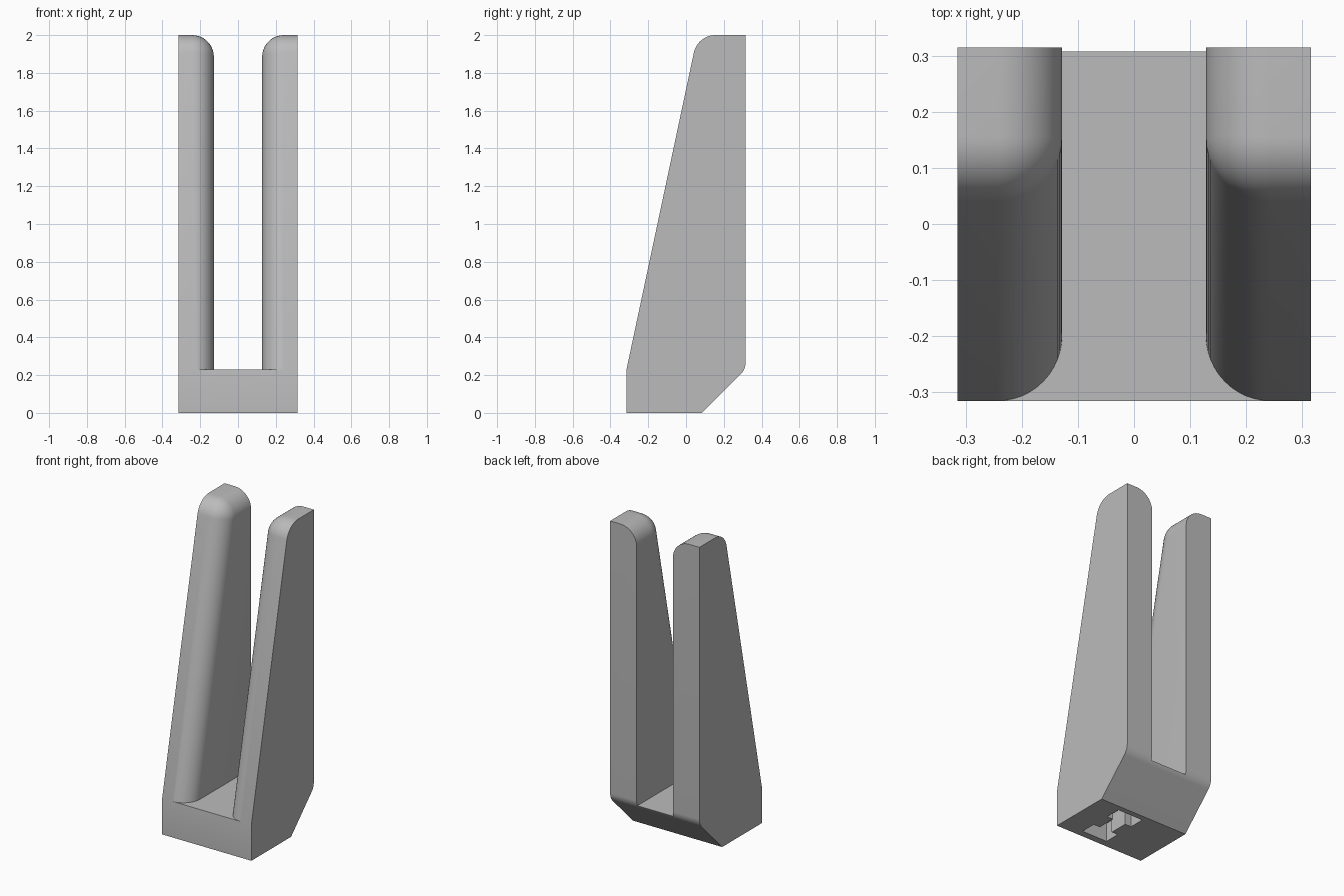
import bpy, bmesh
from math import radians, cos, sin
from mathutils import Vector

if "Cube" in bpy.data.objects:
    bpy.data.objects.remove(bpy.data.objects["Cube"])

HALF = 0.315     # half width and half depth
FLOOR = 0.23     # slot floor height
INNER = 0.128    # half width of the slot
ROUND = 0.117    # fillet radius of the prongs

grey = bpy.data.materials.new("light_grey")
grey.use_nodes = True
grey.diffuse_color = (0.5, 0.5, 0.5, 1)
grey.node_tree.nodes["Principled BSDF"].inputs["Base Color"].default_value = (0.5, 0.5, 0.5, 1)


def arc(cy, cz, r, start, end, n):
    """Points of an arc in the side profile, angles in degrees."""
    angles = [radians(start + (end - start) * i / n) for i in range(n + 1)]
    return [(cy + r * cos(a), cz + r * sin(a)) for a in angles]


def prism(points, depth):
    """Extrude a closed outline into a solid."""
    bm = bmesh.new()
    face = bm.faces.new([bm.verts.new(p) for p in points])
    new = bmesh.ops.extrude_face_region(bm, geom=[face])["geom"]
    bmesh.ops.translate(bm, vec=depth, verts=[v for v in new if isinstance(v, bmesh.types.BMVert)])
    bmesh.ops.recalc_face_normals(bm, faces=bm.faces)
    return bm


def make_object(name, bm):
    mesh = bpy.data.meshes.new(name)
    bm.to_mesh(mesh)
    bm.free()
    mesh.materials.append(grey)
    obj = bpy.data.objects.new(name, mesh)
    bpy.context.collection.objects.link(obj)
    return obj


def combine(target, other, operation):
    """Apply a boolean and remove the tool object."""
    mod = target.modifiers.new(operation.lower(), "BOOLEAN")
    mod.operation, mod.solver, mod.object = operation, "EXACT", other
    bpy.context.view_layer.objects.active = target
    bpy.ops.object.modifier_apply(modifier=mod.name)
    bpy.data.objects.remove(other)


def prong(name, side):
    """Tapered prong with rounded inner front and top edges."""
    profile = [(-HALF, FLOOR)] + arc(0.2305, 0.265, 0.0845, -24.5, 0, 4)
    profile += [(HALF, 2)] + arc(0.156, 2 - ROUND, ROUND, 90, 168, 12)
    bm = prism([(INNER, y, z) for y, z in profile], (HALF - INNER, 0, 0))
    edges = []
    for e in bm.edges:
        mid = (e.verts[0].co + e.verts[1].co) / 2
        if abs(mid.x - INNER) < 1e-4 and mid.y < 0.305 and mid.z > 0.3:
            edges.append(e)
    bmesh.ops.bevel(bm, geom=edges, offset=ROUND - 0.002, offset_type="OFFSET",
                    segments=12, profile=0.5, affect="EDGES", clamp_overlap=False)
    for v in bm.verts:
        v.co.x *= side
    bmesh.ops.recalc_face_normals(bm, faces=bm.faces)
    return make_object(name, bm)


# Base block with a chamfered back
side_profile = [(-HALF, 0), (0.085, 0)] + arc(0.2305, 0.265, 0.0845, -45, -24.5, 4) + [(-HALF, FLOOR)]
body = make_object("forked_body", prism([(-HALF, y, z) for y, z in side_profile], (2 * HALF, 0, 0)))

# Stepped socket in the underside
x, half_w, neck = 0.07, 0.09, 0.045
y0, y1, y2, y3 = -0.27, -0.17, -0.05, 0.05
right_half = [(half_w, y0), (half_w, y1), (neck, y1), (neck, y2), (half_w, y2), (half_w, y3)]
outline = right_half + [(-px, py) for px, py in reversed(right_half)]
socket = make_object("socket_cutter", prism([(x + px, py, -0.1) for px, py in outline], (0, 0, 0.22)))
socket.hide_render = True
combine(body, socket, "DIFFERENCE")

# Two mirrored prongs
for name, side in (("left_prong", 1), ("right_prong", -1)):
    combine(body, prong(name, side), "UNION")

# Clean flat areas and shade
bm = bmesh.new()
bm.from_mesh(body.data)
bmesh.ops.remove_doubles(bm, verts=bm.verts, dist=1e-5)
bmesh.ops.dissolve_limit(bm, angle_limit=radians(0.1), verts=bm.verts, edges=bm.edges)
bm.to_mesh(body.data)
bm.free()
bpy.ops.object.select_all(action="DESELECT")
body.select_set(True)
bpy.context.view_layer.objects.active = body
bpy.ops.object.shade_smooth_by_angle(angle=radians(30))
